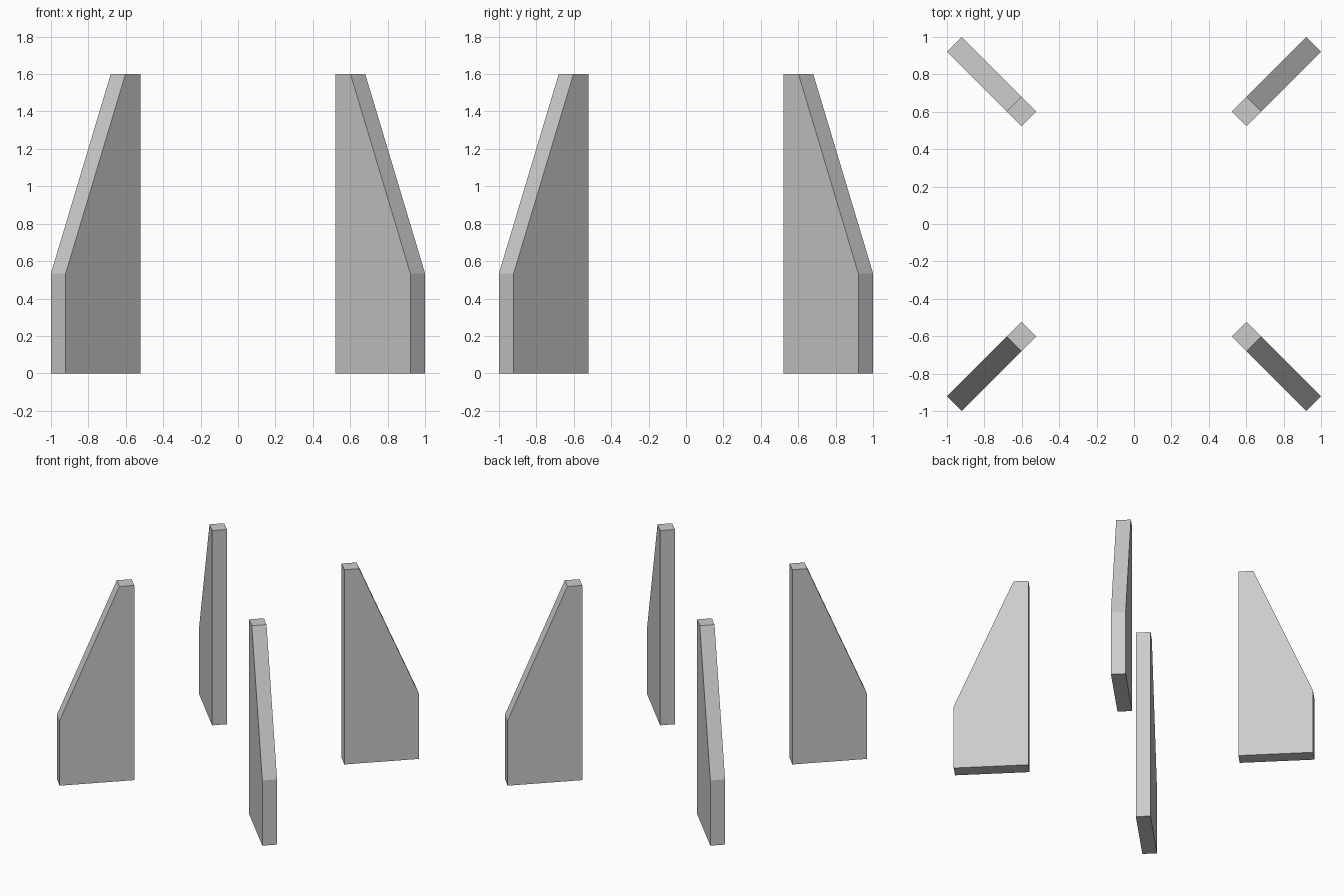
import bpy, bmesh, math
from mathutils import Matrix

if "Cube" in bpy.data.objects:
    bpy.data.objects.remove(bpy.data.objects["Cube"])

S = math.sqrt(2)
THICK = 0.0787 * S                      # fin thickness
R_IN, R_TOP, R_OUT = 0.5615 * S, 0.641 * S, 0.9606 * S
H_OUT, H_TOP = 0.535, 1.6

# Side profile of a fin: (radial distance, height)
PROFILE = [(R_IN, 0), (R_OUT, 0), (R_OUT, H_OUT), (R_TOP, H_TOP), (R_IN, H_TOP)]


def make_fin(name, angle):
    bm = bmesh.new()
    face = bm.faces.new([bm.verts.new((r, -THICK / 2, z)) for r, z in PROFILE])
    ext = bmesh.ops.extrude_face_region(bm, geom=[face], use_keep_orig=True)
    verts = [v for v in ext["geom"] if isinstance(v, bmesh.types.BMVert)]
    bmesh.ops.translate(bm, verts=verts, vec=(0, THICK, 0))
    bmesh.ops.recalc_face_normals(bm, faces=bm.faces)
    bm.transform(Matrix.Rotation(angle, 4, 'Z'))
    mesh = bpy.data.meshes.new(name)
    bm.to_mesh(mesh)
    bm.free()
    bpy.context.collection.objects.link(bpy.data.objects.new(name, mesh))


# Four fins on the diagonals
for i, name in enumerate(["back_right", "back_left", "front_left", "front_right"]):
    make_fin("fin_" + name, math.radians(45 + 90 * i))
